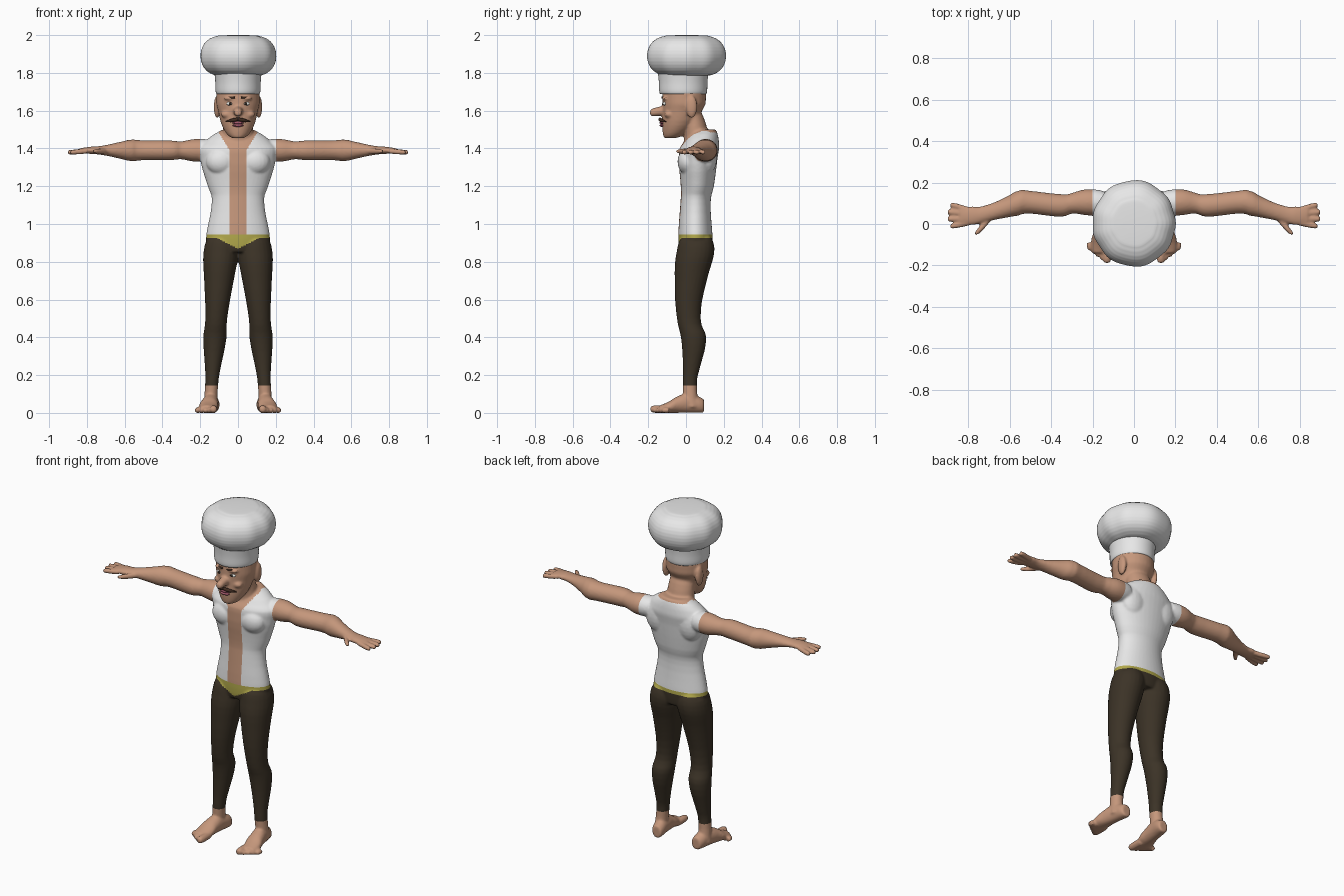
import bpy, bmesh, math
from mathutils import Matrix

if "Cube" in bpy.data.objects:
    bpy.data.objects.remove(bpy.data.objects["Cube"])


def material(name, red, green, blue):
    colour = (red, green, blue, 1)
    mat = bpy.data.materials.new(name)
    mat.use_nodes = True
    mat.diffuse_color = colour
    mat.node_tree.nodes["Principled BSDF"].inputs["Base Color"].default_value = colour
    return mat


skin = material("skin", .56, .31, .2)
white_cloth = material("white_cloth", .8, .8, .8)
trouser_brown = material("trouser_brown", .045, .033, .02)
waistband_yellow = material("waistband_yellow", .44, .39, .07)
dark_hair = material("dark_hair", .05, .025, .015)
lip_pink = material("lip_pink", .38, .1, .15)
eye_white = material("eye_white", .8, .8, .75)
pupil_dark = material("pupil_dark", .03, .02, .015)


def smooth_rows(rows, steps=4):
    """Interpolate the section rows with a smooth spline."""
    result = []
    last = len(rows) - 1
    for index in range(last):
        before, start = rows[max(index - 1, 0)], rows[index]
        end, after = rows[index + 1], rows[min(index + 2, last)]
        for step in range(steps):
            t = step / steps
            ease = t * t * (3 - 2 * t)
            row = []
            for a, b, c, d in zip(before, start, end, after):
                leaving = b + (c - a) / 2 * t
                arriving = c - (d - b) / 2 * (1 - t)
                row.append(leaving + (arriving - leaving) * ease)
            result.append(row)
    return result + [list(rows[last])]


def loft(bm, axis, rows, side=1, segments=24, lobes=0):
    """Skin rows of (position, centre, centre, radius, radius) along an axis."""
    order = {"x": (0, 1, 2), "y": (1, 0, 2), "z": (2, 0, 1)}[axis]

    def place(*values):
        position = [0, 0, 0]
        for index, value in zip(order, values):
            position[index] = value
        position[0] *= side
        return bm.verts.new(position)

    rows = smooth_rows(rows)
    rings, faces = [], []
    for along, centre_a, centre_b, radius_a, radius_b in rows:
        ring = []
        for index in range(segments):
            angle = math.tau * index / segments
            swell = 1 + lobes * math.cos(9 * angle + math.sin(2 * angle))
            ring.append(place(along,
                              centre_a + radius_a * swell * math.cos(angle),
                              centre_b + radius_b * swell * math.sin(angle)))
        rings.append(ring)
    for low, high in zip(rings, rings[1:]):
        for k in range(segments):
            faces.append(bm.faces.new((low[k - 1], low[k], high[k], high[k - 1])))
    for ring, row in ((rings[0], rows[0]), (rings[-1], rows[-1])):
        tip = place(*row[:3])
        for k in range(segments):
            faces.append(bm.faces.new((ring[k - 1], ring[k], tip)))
    bmesh.ops.recalc_face_normals(bm, faces=faces)


def ball(bm, centre, radii):
    matrix = Matrix.Translation(centre) @ Matrix.Diagonal((*radii, 1))
    bmesh.ops.create_uvsphere(bm, u_segments=20, v_segments=12, radius=1, matrix=matrix)


def finish(name, bm, *materials):
    mesh = bpy.data.meshes.new(name)
    bm.to_mesh(mesh)
    bm.free()
    for mat in materials:
        mesh.materials.append(mat)
    for polygon in mesh.polygons:
        polygon.use_smooth = True
    obj = bpy.data.objects.new(name, mesh)
    bpy.context.collection.objects.link(obj)
    return obj


# Torso, neck, head and nose
bm = bmesh.new()
torso = ((.85, .05, .14), (.92, .05, .17), (1.1, .05, .14), (1.2, .06, .16),
         (1.35, .065, .2), (1.43, .08, .18), (1.5, .1, .08))
neck = ((1.36, .06, .09), (1.5, .05, .08), (1.6, .02, .07))
head = ((1.455, -.085, .03), (1.5, -.05, .075), (1.6, -.02, .105),
        (1.66, -.01, .115), (1.74, -.01, .11))
nose = ((-.09, .03), (-.15, .024), (-.18, .02), (-.19, .01))
loft(bm, "z", [(z, 0, y, r, .03 + .36 * r) for z, y, r in torso], segments=40)
loft(bm, "z", [(z, 0, y, r, .8 * r) for z, y, r in neck])
loft(bm, "z", [(z, 0, y, r, r) for z, y, r in head], segments=32)
loft(bm, "y", [(y, 0, 1.62 + y / 6, r, r) for y, r in nose])

# Limbs, muscles and ears on both sides
arm = ((.15, .1, .06), (.23, .105, .063), (.3, .1, .05), (.36, .09, .055), (.5, .105, .055),
       (.56, .1, .06), (.62, .08, .05), (.72, .05, .04), (.78, .04, .045), (.84, .04, .04))
leg = ((.92, .05, .08), (.85, .05, .1), (.7, .025, .085), (.5, .015, .063), (.4, .04, .067),
       (.25, .03, .047), (.15, .02, .038), (.03, .03, .04))
foot = ((.095, .035, .02), (.08, .04, .035), (.02, .05, .04),
        (-.04, .045, .045), (-.09, .03, .05), (-.14, .02, .035))
thumb = ((.69, .035, .017), (.73, -.01, .019), (.76, -.04, .013), (.77, -.045, .006))
for side in (-1, 1):
    # ear, cheek, brow ridge, chest, shoulder blade, buttock
    ball(bm, (side * .11, .03, 1.62), (.018, .03, .06))
    ball(bm, (side * .06, -.09, 1.58), (.03, .025, .02))
    ball(bm, (side * .04, -.11, 1.665), (.035, .018, .01))
    ball(bm, (side * .09, .01, 1.33), (.08, .055, .07))
    ball(bm, (side * .1, .115, 1.36), (.08, .05, .1))
    ball(bm, (side * .085, .08, .87), (.08, .07, .09))
    loft(bm, "x", [(x, y, 1.39, r, r * min(.95, .25 + 3 * (.84 - x))) for x, y, r in arm], side)
    loft(bm, "x", [(x, y, 1.385, r, .8 * r) for x, y, r in thumb], side)
    loft(bm, "z", [(z, .15 - .07 * z, y, .92 * r, r) for z, y, r in leg], side)
    loft(bm, "y", [(y, .145 - .15 * y, z, r, z) for y, z, r in foot], side)
    # fingers fan out from the palm
    for k in range(4):
        knuckle, tip = .07 - .022 * k, .09 - .033 * k
        reach = .905 - .012 * abs(k - 1.5)
        r = .013
        loft(bm, "x", [(.8, knuckle, 1.386, r, r), (reach - r, tip, 1.38, r, r),
                       (reach, tip, 1.38, r / 2, r / 2)], side)
    # toes shorten towards the outside
    for k in range(5):
        x, end = .13 + .021 * k, -.188 + .015 * k
        r = .014 if k else .02
        loft(bm, "y", [(-.09, x, r, r, r), (end + r, x, r, r, r), (end, x, r, r / 2, r / 2)], side)
body = finish("body", bm, skin, white_cloth, trouser_brown, waistband_yellow)

# Fuse the body volumes into one soft skin
fuse = body.modifiers.new("fuse", "REMESH")
fuse.mode = "VOXEL"
fuse.voxel_size = .0065
soften = body.modifiers.new("soften", "SMOOTH")
soften.iterations = 5
bpy.context.view_layer.objects.active = body
body.select_set(True)
for modifier in ("fuse", "soften"):
    bpy.ops.object.modifier_apply(modifier=modifier)

# Cut clean hems, then colour the clothing by region
ankle, hip, waist, armhole, opening = .145, .925, .945, .2, .045
bm = bmesh.new()
bm.from_mesh(body.data)
hems = [((0, 0, z), (0, 0, 1)) for z in (ankle, hip, waist)]
hems += [((x, 0, 0), (1, 0, 0)) for x in (-armhole, -opening, opening, armhole)]
for point, normal in hems:
    geometry = bm.verts[:] + bm.edges[:] + bm.faces[:]
    bmesh.ops.bisect_plane(bm, geom=geometry, plane_co=point, plane_no=normal, dist=.0005)


def clothing(point):
    x, y, z = abs(point.x), point.y, point.z
    belt_low = min(hip, .87 + x / 2) if y < .05 else hip
    if z < ankle or x > armhole:
        return 0
    if z < belt_low:
        return 2
    if z < waist:
        return 3
    bare_neck = z > 1.505 or (z > 1.485 and x < .095) or (z > 1.45 and y < -.01)
    bare_chest = y < .075 and x < opening + max(0, z - 1.39) * .6
    return 0 if bare_neck or bare_chest else 1


for face in bm.faces:
    face.material_index = clothing(face.calc_center_median())
    face.smooth = True
for vert in bm.verts:
    vert.co.z = max(vert.co.z, 0)
bm.to_mesh(body.data)
bm.free()

# Hat band and gathered puff
bm = bmesh.new()
band = ((1.69, .11), (1.7, .118), (1.75, .12), (1.8, .125))
loft(bm, "z", [(z, 0, -.015, r, 1.07 * r) for z, r in band], segments=48)
finish("hat_band", bm, white_cloth)
bm = bmesh.new()
puff = []
for degrees in range(-80, 91, 10):
    angle = math.radians(degrees)
    radius = .2 * math.sqrt(max(math.cos(angle), 0))
    puff.append((1.89 + .11 * math.sin(angle), 0, .003, radius, 1.04 * radius))
loft(bm, "z", puff, segments=72, lobes=.012)
finish("hat_puff", bm, white_cloth)

# Face details
eyes, pupils, eyebrows, moustache, lips = (bmesh.new() for part in range(5))
for side in (-1, 1):
    ball(eyes, (side * .042, -.11, 1.637), (.02, .013, .01))
    ball(pupils, (side * .041, -.12, 1.637), (.008, .006, .008))
    loft(eyebrows, "x", [(x, 5 * x * x - .128, 1.67, r, r)
                         for x, r in ((.015, .004), (.04, .006), (.07, .003))], side)
    loft(moustache, "x", [(x, 7 * x * x - .137, 1.555 - x / 5, r, r)
                          for x, r in ((0, .008), (.025, .01), (.05, .006), (.065, .003))], side)
for z in (1.522, 1.536):
    ball(lips, (0, -.125, z), (.03, .015, .008))
finish("eyes", eyes, eye_white)
finish("pupils", pupils, pupil_dark)
finish("eyebrows", eyebrows, dark_hair)
finish("moustache", moustache, dark_hair)
finish("lips", lips, lip_pink)
